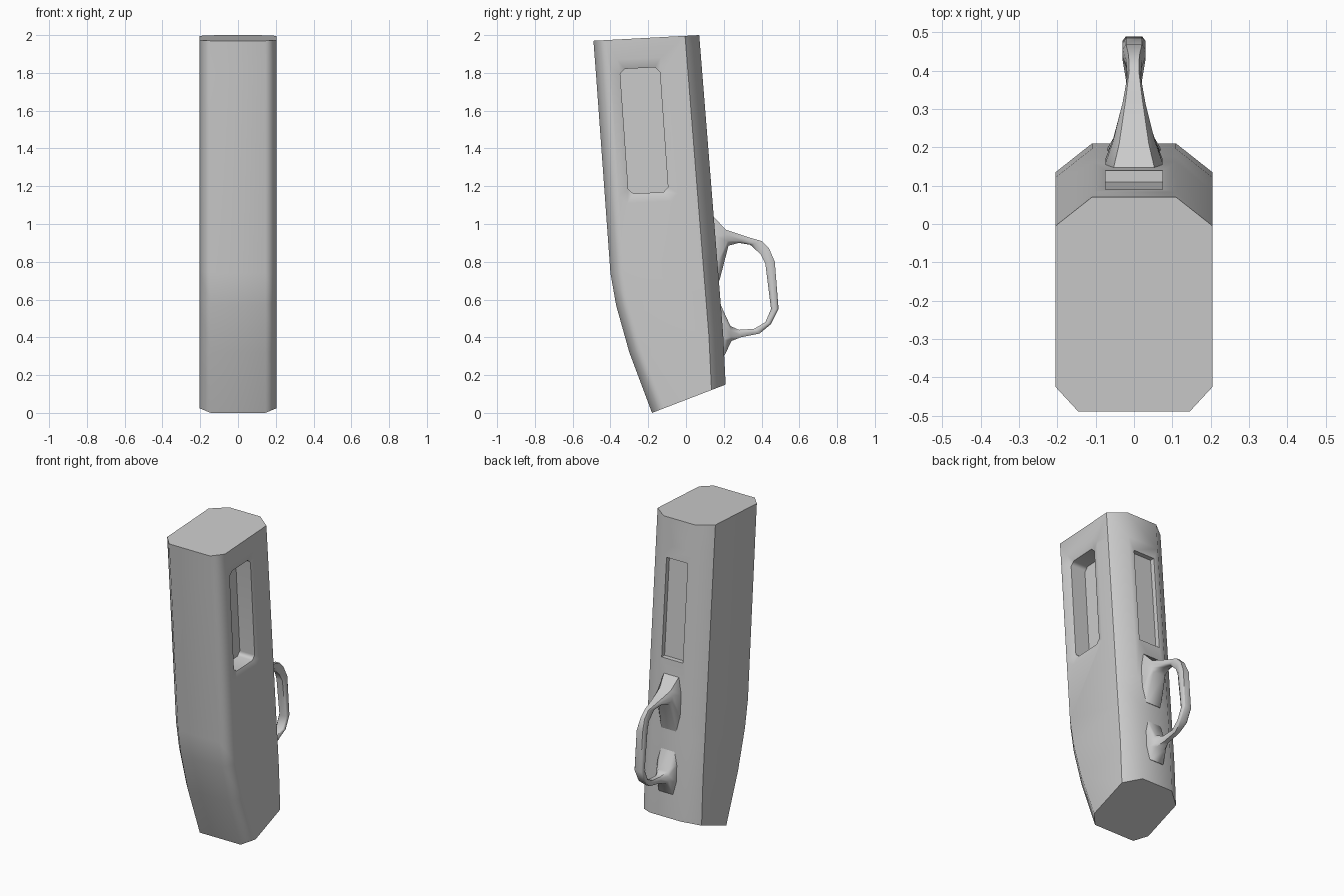
import bpy, bmesh
from math import radians

if "Cube" in bpy.data.objects:
    bpy.data.objects.remove(bpy.data.objects["Cube"], do_unlink=True)

grey = bpy.data.materials.new("plain grey")
grey.use_nodes = True
colour = (0.6, 0.6, 0.6, 1)
grey.diffuse_color = colour
grey.node_tree.nodes["Principled BSDF"].inputs["Base Color"].default_value = colour


def loft(name, rings):
    """Skin a list of equal-length point rings and cap both ends."""
    bm = bmesh.new()
    rows = [[bm.verts.new(p) for p in ring] for ring in rings]
    n = len(rows[0])
    for a, b in zip(rows, rows[1:]):
        for i in range(n):
            j = (i + 1) % n
            bm.faces.new((a[i], a[j], b[j], b[i]))
    bm.faces.new(rows[0])
    bm.faces.new(rows[-1])
    bmesh.ops.recalc_face_normals(bm, faces=bm.faces)
    mesh = bpy.data.meshes.new(name)
    bm.to_mesh(mesh)
    bm.free()
    obj = bpy.data.objects.new(name, mesh)
    bpy.context.collection.objects.link(obj)
    mesh.materials.append(grey)
    return obj


def select_only(obj):
    bpy.ops.object.select_all(action="DESELECT")
    obj.select_set(True)
    bpy.context.view_layer.objects.active = obj


def back_y(z):
    return 0.07 + 0.08 * (2 - z)


# Body: chamfered section, each level tilted from its front to its back height
def section(yf, zf, yb, zb):
    half = [(0.145, yf), (0.205, yf + 0.065), (0.205, yb - 0.075), (0.11, yb)]
    outline = half + [(-x, y) for x, y in reversed(half)]
    return [(x, y, zf + (zb - zf) * (y - yf) / (yb - yf)) for x, y in outline]


levels = [(-0.49, 1.97, 2.0), (-0.477, 1.8, 1.83), (-0.40, 0.74, 0.86),
          (-0.37, 0.57, 0.67), (-0.30, 0.32, 0.42), (-0.18, 0, 0.15)]
body = loft("body", [section(yf, zf, min(back_y(zb), 0.21), zb)
                     for yf, zf, zb in levels])


# Side pocket: flared rim, then straight walls
def pocket_ring(x, grow):
    w, h, c = 0.105 + grow, 0.33 + grow, 0.025 + grow * 0.3
    pts = [(w - c, h), (w, h - c), (w, c - h), (w - c, -h)]
    pts += [(-y, z) for y, z in reversed(pts)]
    return [(x, y - 0.222 - 0.07 * z, z + 1.495 + 0.05 * y) for y, z in pts]


pocket = loft("pocket_cutter", [pocket_ring(0.245, 0.15), pocket_ring(0.185, 0),
                                pocket_ring(0.08, 0)])


# Back slot: shallow window following the slope of the back
def slot_ring(offset):
    return [(x, back_y(z) + offset, z)
            for x, z in ((-0.075, 1.13), (0.075, 1.13), (0.075, 1.75), (-0.075, 1.75))]


slot = loft("slot_cutter", [slot_ring(-0.03), slot_ring(0.05)])

for cutter in (pocket, slot):
    mod = body.modifiers.new("cut", "BOOLEAN")
    mod.operation, mod.solver, mod.object = "DIFFERENCE", "EXACT", cutter
    select_only(body)
    bpy.ops.object.modifier_apply(modifier=mod.name)
    bpy.data.objects.remove(cutter, do_unlink=True)

# Handle: outer y, z, inner y, z and half width along the loop
stations = [(0.10, 1.04, 0.10, 0.70, 0.075), (0.15, 1.035, 0.177, 0.70, 0.075),
            (0.21, 0.97, 0.225, 0.885, 0.055), (0.33, 0.93, 0.28, 0.90, 0.03),
            (0.40, 0.91, 0.34, 0.89, 0.018), (0.44, 0.87, 0.395, 0.84, 0.02),
            (0.47, 0.80, 0.42, 0.79, 0.03), (0.49, 0.55, 0.45, 0.55, 0.03),
            (0.45, 0.47, 0.42, 0.48, 0.03), (0.39, 0.42, 0.36, 0.445, 0.02),
            (0.29, 0.40, 0.28, 0.44, 0.022), (0.24, 0.38, 0.235, 0.46, 0.045),
            (0.205, 0.305, 0.18, 0.58, 0.07), (0.12, 0.30, 0.12, 0.58, 0.07)]


def handle_ring(yo, zo, yi, zi, w):
    def at(t, x):
        return (x, yo + (yi - yo) * t, zo + (zi - zo) * t)
    return [at(0, -w * 0.7), at(0, w * 0.7), at(0.3, w), at(0.7, w),
            at(1, w * 0.7), at(1, -w * 0.7), at(0.7, -w), at(0.3, -w)]


handle = loft("back_handle", [handle_ring(*s) for s in stations])

# Shading
for obj, angle in ((body, 49.5), (handle, 50)):
    select_only(obj)
    bpy.ops.object.shade_smooth_by_angle(angle=radians(angle))
    weighted = obj.modifiers.new("weighted normals", "WEIGHTED_NORMAL")
    weighted.keep_sharp = True
